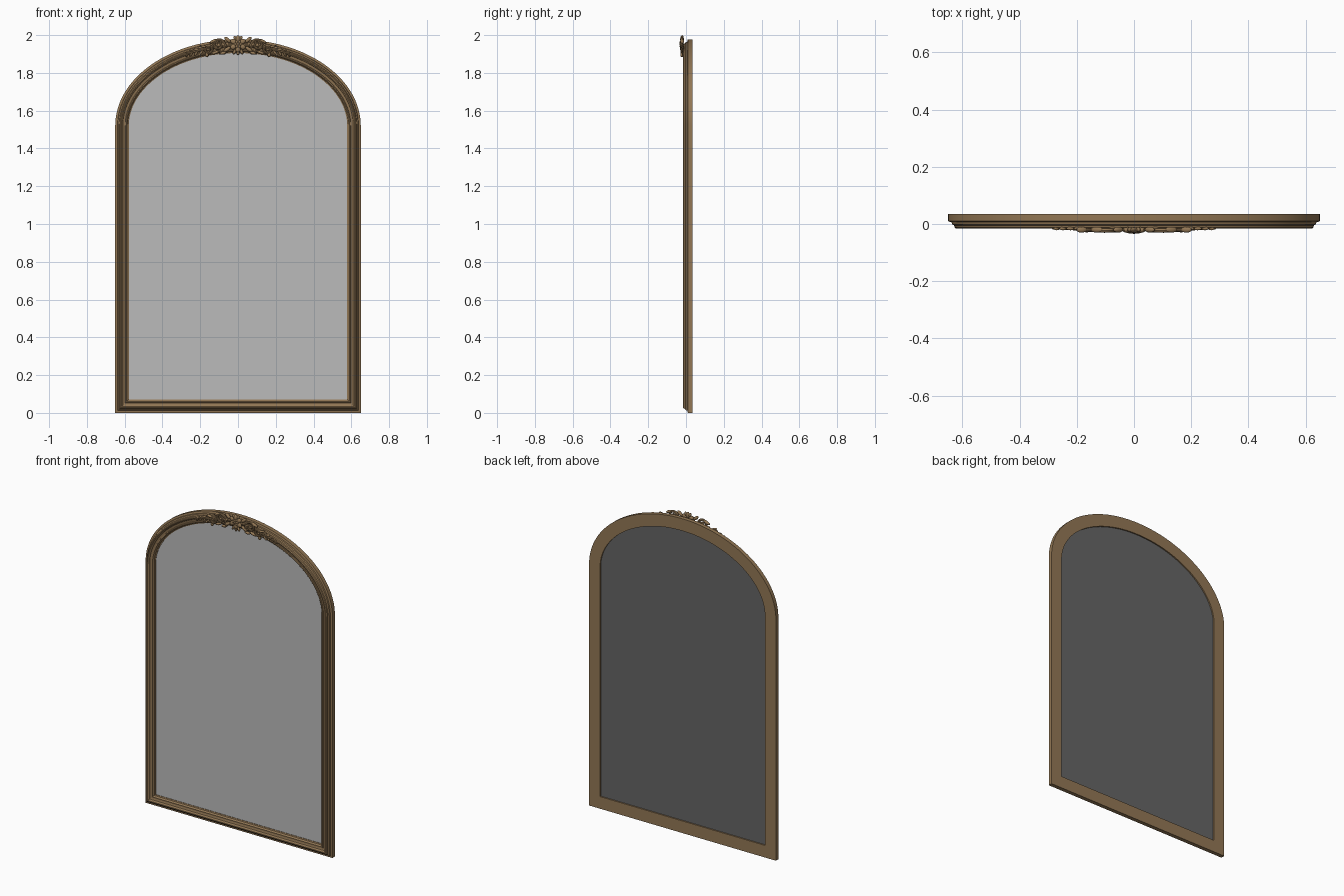
import bpy, bmesh, math
from mathutils import Matrix, Vector

if "Cube" in bpy.data.objects:
    bpy.data.objects.remove(bpy.data.objects["Cube"])


def material(name, rgb):
    m = bpy.data.materials.new(name)
    m.diffuse_color = (*rgb, 1)
    m.use_nodes = True
    m.node_tree.nodes["Principled BSDF"].inputs["Base Color"].default_value = m.diffuse_color
    return m


BRONZE = material("antique_bronze", (0.29, 0.185, 0.09))
GLASS = material("mirror_grey", (0.50, 0.50, 0.50))
DARK = material("dark_backing", (0.13, 0.13, 0.13))

HALF_W, SPRING, RISE = 0.65, 1.52, 0.457


def finish(bm, name, mat, smooth=True):
    bmesh.ops.recalc_face_normals(bm, faces=bm.faces[:])
    me = bpy.data.meshes.new(name)
    bm.to_mesh(me)
    bm.free()
    ob = bpy.data.objects.new(name, me)
    bpy.context.collection.objects.link(ob)
    me.materials.append(mat)
    if smooth:
        bpy.ops.object.select_all(action='DESELECT')
        ob.select_set(True)
        bpy.context.view_layer.objects.active = ob
        bpy.ops.object.shade_smooth_by_angle(angle=math.radians(32))
    return ob


def outline(d, steps=64):
    """Arched outline inset by d, as (x, z) points."""
    pts = [(-HALF_W + d, d), (HALF_W - d, d)]
    for i in range(steps + 1):
        t = math.pi * i / steps
        n = Vector((math.cos(t) / HALF_W, math.sin(t) / RISE)).normalized()
        pts.append((HALF_W * math.cos(t) - d * n.x,
                    SPRING + RISE * math.sin(t) - d * n.y))
    return pts


# Moulded frame: profile of (inset, y) swept round the outline
profile = [(0, .035), (0, .010), (.004, .008), (.012, .007), (.014, -.001),
           (.021, -.005), (.023, -.012), (.028, -.016), (.033, -.016),
           (.038, -.012), (.040, -.006), (.047, -.003), (.053, -.003),
           (.055, -.008), (.060, -.009), (.064, -.005), (.066, .002),
           (.072, .005), (.072, .014), (.076, .016), (.076, .035)]
bm = bmesh.new()
rings = [[bm.verts.new((x, y, z)) for x, z in outline(d)] for d, y in profile]
for k, ring in enumerate(rings):
    nxt = rings[(k + 1) % len(rings)]
    for i in range(len(ring)):
        j = (i + 1) % len(ring)
        bm.faces.new((ring[i], ring[j], nxt[j], nxt[i]))
finish(bm, "moulded_frame", BRONZE)


# Mirror glass and backing plate
def plate(name, inset, y0, y1, mat):
    bm = bmesh.new()
    f = bm.faces.new([bm.verts.new((x, y0, z)) for x, z in outline(inset)])
    ext = bmesh.ops.extrude_face_region(bm, geom=[f])
    moved = [v for v in ext["geom"] if isinstance(v, bmesh.types.BMVert)]
    bmesh.ops.translate(bm, verts=moved, vec=(0, y1 - y0, 0))
    finish(bm, name, mat, False)


plate("mirror_glass", .070, .008, .013, GLASS)
plate("backing_panel", .074, .0135, .027, DARK)


# Carved crest helpers
def blob(bm, x, y, z, rx, ry, rz, angle=0):
    """Flattened ellipsoid turned by angle in the front plane."""
    m = (Matrix.Translation((x, y, z)) @ Matrix.Rotation(-angle, 4, 'Y')
         @ Matrix.Diagonal((rx, ry, rz, 1)))
    bmesh.ops.create_uvsphere(bm, u_segments=14, v_segments=8, radius=1, matrix=m)


def tube(bm, pts, radii, y, depth=1.0, sides=8):
    """Tapered round strip along (x, z) points."""
    prev = None
    for i, (x, z) in enumerate(pts):
        a, b = pts[max(i - 1, 0)], pts[min(i + 1, len(pts) - 1)]
        t = Vector((b[0] - a[0], b[1] - a[1])).normalized()
        ring = []
        for k in range(sides):
            c = 2 * math.pi * k / sides
            w = radii[i] * math.cos(c)
            ring.append(bm.verts.new((x - t.y * w, y + depth * radii[i] * math.sin(c),
                                      z + t.x * w)))
        if prev:
            for k in range(sides):
                j = (k + 1) % sides
                bm.faces.new((prev[k], prev[j], ring[j], ring[k]))
        else:
            bm.faces.new(ring)
        prev = ring
    bm.faces.new(prev)


def spiral(cx, cz, r0, r1, a0, turns, n=36):
    out = []
    for i in range(n + 1):
        u = i / n
        r = r0 + (r1 - r0) * u
        a = a0 + turns * 2 * math.pi * u
        out.append((cx + r * math.cos(a), cz + r * math.sin(a)))
    return out


def arch_z(x):
    return SPRING + (RISE - .035) * math.sqrt(1 - (x / .615) ** 2)


# Central flower: round petals, inner petals and a seed
bm = bmesh.new()
CZ = 1.952
for i in range(6):
    a = math.radians(30 + 60 * i)
    blob(bm, .026 * math.cos(a), -.021, CZ + .026 * math.sin(a), .019, .010, .014, a)
    b = a + math.radians(30)
    blob(bm, .013 * math.cos(b), -.025, CZ + .013 * math.sin(b), .011, .009, .007, b)
blob(bm, 0, -.026, CZ, .009, .009, .009)
for a in (65, 90, 115, 245, 270, 295):
    a = math.radians(a)
    r = .034 if a < 3 else .045
    blob(bm, r * math.cos(a), -.020, CZ + r * math.sin(a), .014, .008, .008, a)
finish(bm, "crest_flower", BRONZE)

# Scrolls and leaves, mirrored to both sides
for s, side in ((1, "right"), (-1, "left")):
    bm = bmesh.new()
    # large volute by the flower, small one further out
    p = spiral(.103, 1.947, .034, .008, math.radians(-150), -1.45)
    tube(bm, p, [.0085 - .003 * i / 36 for i in range(37)], -.022)
    blob(bm, .103, -.022, 1.947, .010, .009, .010)
    p = spiral(.158, 1.922, .023, .006, math.radians(120), 1.3)
    tube(bm, p, [.007 - .003 * i / 36 for i in range(37)], -.021)
    blob(bm, .158, -.021, 1.922, .007, .007, .007)
    # curling leaves round the scrolls
    for x, z, l, w, a in ((.055, 1.975, .022, .010, 40), (.058, 1.925, .022, .010, -35),
                          (.080, 1.905, .020, .008, -10), (.130, 1.968, .024, .008, -25),
                          (.120, 1.908, .024, .008, -20), (.165, 1.895, .009, .012, 0),
                          (.075, 1.950, .016, .010, 10), (.183, 1.940, .020, .007, 15)):
        blob(bm, x, -.020, z, l, .010, w, math.radians(a))
    # tapering stem along the arch with paired leaflets
    n = 16
    xs = [.16 + .125 * i / n for i in range(n + 1)]
    tube(bm, [(x, arch_z(x)) for x in xs], [.008 - .005 * i / n for i in range(n + 1)], -.016)
    for i, x in enumerate((.195, .222, .248, .270)):
        k = 1 - .14 * i
        for e in (1, -1):
            blob(bm, x, -.016, arch_z(x) + e * .012 * k, .018 * k, .006, .007 * k,
                 math.radians(-22 + e * 32))
    blob(bm, .205, -.016, 1.897, .008, .006, .008)
    if s < 0:
        bmesh.ops.scale(bm, vec=(-1, 1, 1), verts=bm.verts[:])
    finish(bm, "crest_scroll_" + side, BRONZE)
